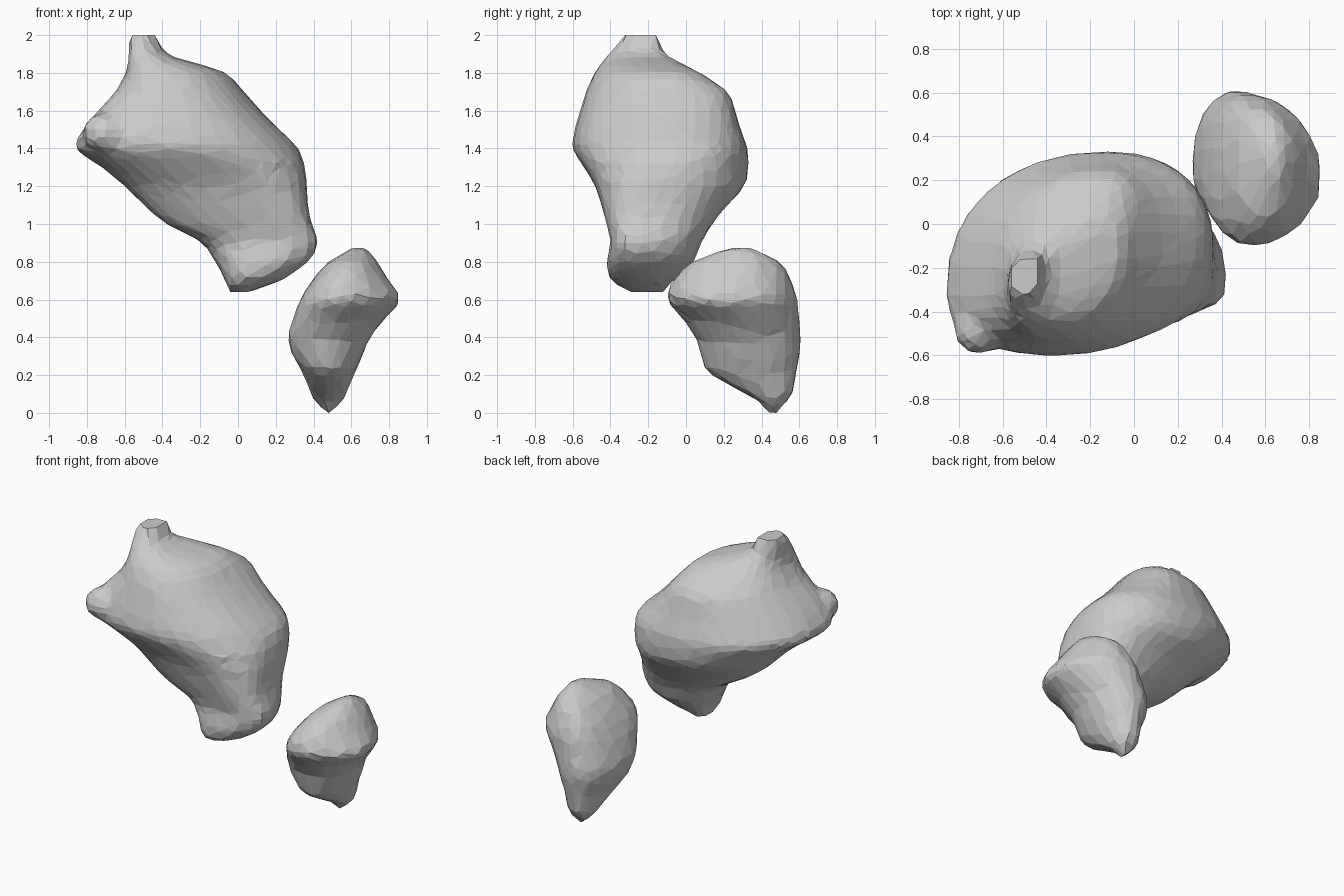
import bpy, bmesh, math
from mathutils import Matrix

if "Cube" in bpy.data.objects:
    bpy.data.objects.remove(bpy.data.objects["Cube"])

SIDES = 32

# Each section: z, left x,y, right x,y, front x,y, back x,y
BODY = [
    (2.00, -.58, -.27, -.42, -.20, -.52, -.33, -.45, -.13),
    (1.90, -.58, -.30, -.38, -.20, -.50, -.41, -.45, -.11),
    (1.81, -.59, -.30, -.08, -.10, -.46, -.48, -.22, .06),
    (1.70, -.65, -.30, .03, -.05, -.40, -.53, -.15, .22),
    (1.60, -.74, -.33, .12, -.05, -.38, -.56, -.15, .26),
    (1.50, -.82, -.33, .22, -.05, -.38, -.59, -.15, .29),
    (1.40, -.86, -.31, .32, -.03, -.36, -.60, -.15, .325),
    (1.30, -.72, -.28, .355, -.08, -.28, -.54, -.12, .33),
    (1.20, -.60, -.26, .365, -.12, -.15, -.48, -.08, .31),
    (1.10, -.50, -.26, .37, -.18, .00, -.45, .02, .22),
    (1.00, -.38, -.26, .39, -.22, .10, -.42, .08, .14),
    (0.90, -.19, -.22, .425, -.28, .16, -.40, .12, .08),
    (0.80, -.12, -.22, .37, -.25, .15, -.42, .10, .04),
    (0.70, -.07, -.22, .23, -.22, .05, -.40, .05, -.06),
    (0.64, -.05, -.22, .07, -.22, .00, -.31, .00, -.12),
]
LOWER = [
    (0.875, .60, .28, .68, .28, .64, .21, .64, .36),
    (0.80, .48, .24, .74, .28, .60, .03, .58, .50),
    (0.70, .39, .22, .80, .24, .56, -.07, .54, .56),
    (0.60, .33, .20, .86, .20, .54, -.10, .52, .59),
    (0.50, .29, .22, .78, .26, .50, -.02, .50, .60),
    (0.40, .265, .25, .70, .32, .46, .05, .48, .61),
    (0.30, .29, .28, .66, .35, .46, .08, .48, .60),
    (0.22, .34, .32, .62, .37, .47, .11, .48, .585),
    (0.14, .37, .40, .59, .42, .48, .24, .48, .575),
    (0.07, .40, .46, .56, .46, .48, .37, .48, .55),
    (0.00, .46, .455, .50, .455, .48, .43, .48, .48),
]


def refine(secs, n=3):
    """Smoothly interpolate extra sections between the given ones."""
    out = []
    for i in range(len(secs) - 1):
        p0, p1 = secs[max(i - 1, 0)], secs[i]
        p2, p3 = secs[i + 1], secs[min(i + 2, len(secs) - 1)]
        for k in range(n):
            t = k / n
            row = [.5 * (2 * b + (c - a) * t + (2 * a - 5 * b + 4 * c - d) * t * t
                         + (3 * b - a - 3 * c + d) * t ** 3)
                   for a, b, c, d in zip(p0, p1, p2, p3)]
            row[0] = p1[0] + (p2[0] - p1[0]) * t
            out.append(row)
    return out + [secs[-1]]


def ring(sec, powers):
    """Rounded outline through the four extreme points of a section."""
    z, lx, ly, rx, ry, fx, fy, bx, by = sec
    pts = []
    corners = [(rx, ry), (bx, by), (lx, ly), (fx, fy)]
    for q in range(4):
        start, end = corners[q], corners[(q + 1) % 4]
        ox, oy = (end[0], start[1]) if q % 2 == 0 else (start[0], end[1])
        for i in range(SIDES // 4):
            t = i / (SIDES // 4) * math.pi / 2
            c, s = math.cos(t) ** powers[q], math.sin(t) ** powers[q]
            pts.append((ox + (start[0] - ox) * c + (end[0] - ox) * s,
                        oy + (start[1] - oy) * c + (end[1] - oy) * s, z))
    return pts


def loft(name, sections, powers, nubs=()):
    bm = bmesh.new()
    rings = []
    for s in refine(sections):
        rings.append([bm.verts.new(p) for p in ring(s, powers(s[0]))])
    for a, b in zip(rings, rings[1:]):
        for i in range(SIDES):
            j = (i + 1) % SIDES
            bm.faces.new((a[i], b[i], b[j], a[j]))
    bm.faces.new(rings[0])
    bm.faces.new(rings[-1][::-1])
    for loc, size in nubs:
        m = Matrix.Translation(loc) @ Matrix.Diagonal((*size, 1))
        bmesh.ops.create_icosphere(bm, subdivisions=2, radius=1, matrix=m)
    bmesh.ops.triangulate(bm, faces=bm.faces[:])
    me = bpy.data.meshes.new(name)
    bm.to_mesh(me)
    bm.free()
    ob = bpy.data.objects.new(name, me)
    bpy.context.collection.objects.link(ob)
    # fuse into one skin, then coarsen to flat facets
    rm = ob.modifiers.new("skin", 'REMESH')
    rm.mode = 'VOXEL'
    rm.voxel_size = 0.04
    dc = ob.modifiers.new("facets", 'DECIMATE')
    dc.ratio = 0.16


def body_powers(z):
    # squarer front right corner down the leg
    corner = 0.62 if 0.95 < z < 1.25 else 0.75 if 0.85 < z < 1.35 else 0.88
    return (0.88, 0.9, 0.9, corner)


# Upper mass with horn on top, nub at the left and stub leg below
loft("upper_rock", BODY, body_powers, [((-.71, -.48, 1.48), (.12, .12, .11))])
# Separate lower lump, slightly pointed on its right side
loft("lower_rock", LOWER, lambda z: (1.0, .88, .9, 1.1 if z > .45 else .9))
